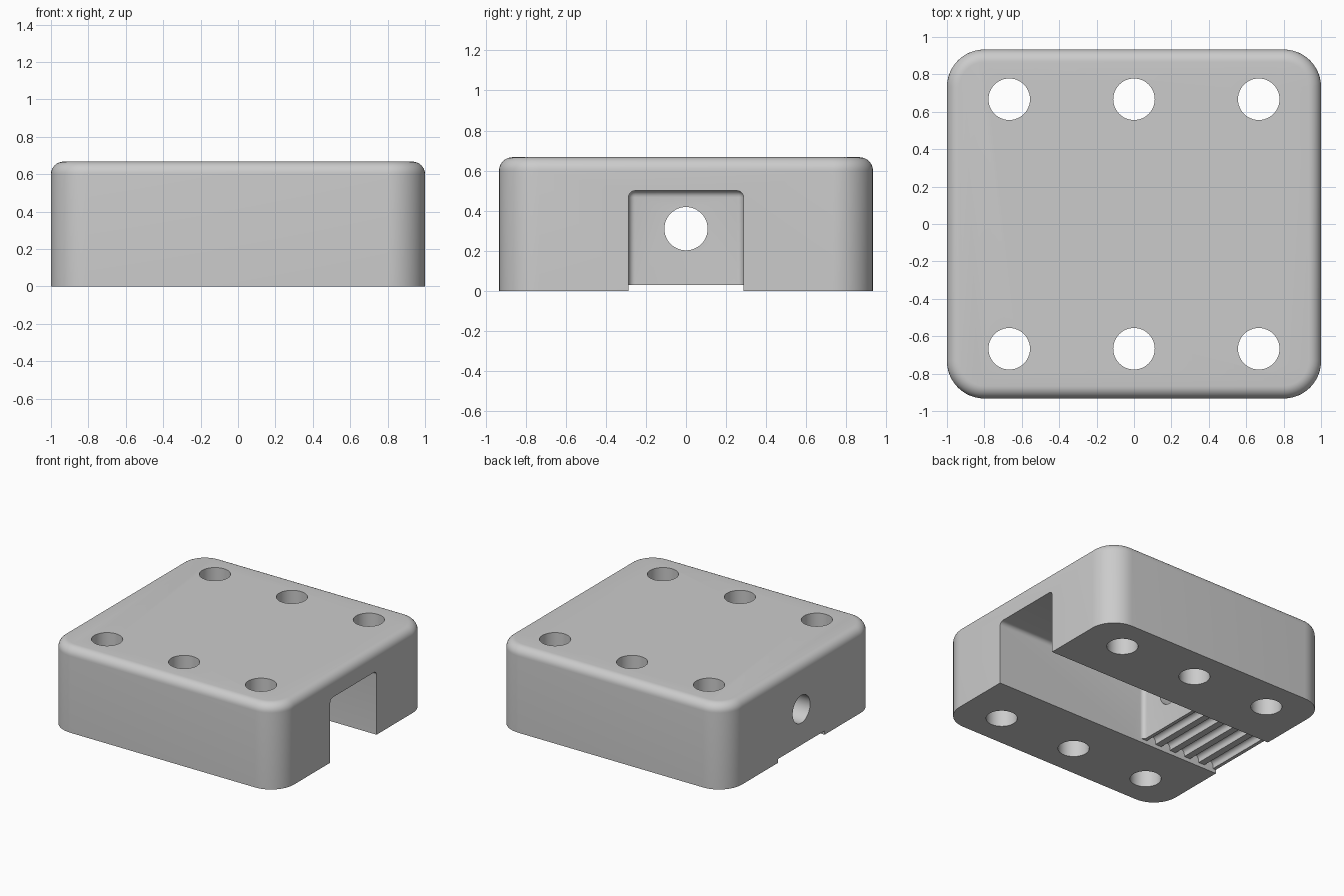
import bpy, bmesh
from mathutils import Matrix, Vector

cube = bpy.data.objects.get("Cube")
if cube:
    bpy.data.objects.remove(cube, do_unlink=True)

grey = bpy.data.materials.new("plain grey")
grey.use_nodes = True
grey.diffuse_color = (0.6, 0.6, 0.6, 1)
grey.node_tree.nodes["Principled BSDF"].inputs["Base Color"].default_value = (0.6, 0.6, 0.6, 1)


def finish(name, bm):
    mesh = bpy.data.meshes.new(name)
    bm.normal_update()
    bm.to_mesh(mesh)
    bm.free()
    mesh.materials.append(grey)
    obj = bpy.data.objects.new(name, mesh)
    bpy.context.collection.objects.link(obj)
    return obj


def box_bmesh(low, high):
    bm = bmesh.new()
    low, high = Vector(low), Vector(high)
    bmesh.ops.create_cube(bm, size=1, matrix=Matrix.Translation((low + high) / 2)
                          @ Matrix.Diagonal((high - low).to_4d()))
    return bm


def bevel(bm, edges, radius, segments):
    bmesh.ops.bevel(bm, geom=edges, offset=radius, segments=segments,
                    profile=0.5, affect='EDGES')


def cylinder(name, centre, radius, length, along_x=False):
    bm = bmesh.new()
    turn = Matrix.Rotation(1.570796, 4, 'Y') if along_x else Matrix()
    bmesh.ops.create_cone(bm, cap_ends=True, segments=48, radius1=radius, radius2=radius,
                          depth=length, matrix=Matrix.Translation(centre) @ turn)
    return finish(name, bm)


# Block with rounded upright corners and a rounded top rim
HX, HY, H = 1.0, 0.933, 0.667
bm = box_bmesh((-HX, -HY, 0), (HX, HY, H))
bevel(bm, [e for e in bm.edges if abs(e.verts[0].co.z - e.verts[1].co.z) > 0.1], 0.2, 12)
bevel(bm, [e for e in bm.edges if all(v.co.z > H - 0.001 for v in e.verts)], 0.067, 8)
body = finish("clamp_block", bm)

cutters = []

# Channel open to the right and below, with filleted inner edges
W, END, RECESS = 0.287, -0.333, 0.03
bm = box_bmesh((END, -W, -0.2), (1.3, W, 0.5))
bevel(bm, bm.edges[:], 0.033, 6)
cutters.append(finish("channel_cutter", bm))

# Shallow belt recess under the closed end
cutters.append(finish("recess_cutter", box_bmesh((-1.2, -W, -0.1), (END + 0.1, W, RECESS))))

# Belt tooth grooves running across the recess
for i in range(5):
    x = END - 0.067 - i * 0.1333
    bm = box_bmesh((x - 0.04, -W, -0.05), (x + 0.04, W, RECESS + 0.05))
    bevel(bm, [e for e in bm.edges if all(v.co.z > 0 for v in e.verts)
               and abs(e.verts[0].co.y - e.verts[1].co.y) > 0.1], 0.03, 5)
    cutters.append(finish("groove_cutter", bm))

# Six upright screw holes and the tension screw hole
for x in (-0.667, 0, 0.667):
    for y in (-0.667, 0.667):
        cutters.append(cylinder("screw_hole_cutter", (x, y, 0.3), 0.111, 1.2))
cutters.append(cylinder("tension_hole_cutter", (-0.7, 0, 0.31), 0.108, 1.0, True))

# Cut the block, then drop the cutters
for cutter in cutters:
    cutter.hide_render = True
    mod = body.modifiers.new(cutter.name, 'BOOLEAN')
    mod.operation = 'DIFFERENCE'
    mod.solver = 'EXACT'
    mod.object = cutter

bpy.ops.object.select_all(action='DESELECT')
body.select_set(True)
bpy.context.view_layer.objects.active = body
for mod in list(body.modifiers):
    bpy.ops.object.modifier_apply(modifier=mod.name)
for cutter in cutters:
    bpy.data.objects.remove(cutter, do_unlink=True)
bpy.ops.object.shade_smooth_by_angle(angle=0.6)
